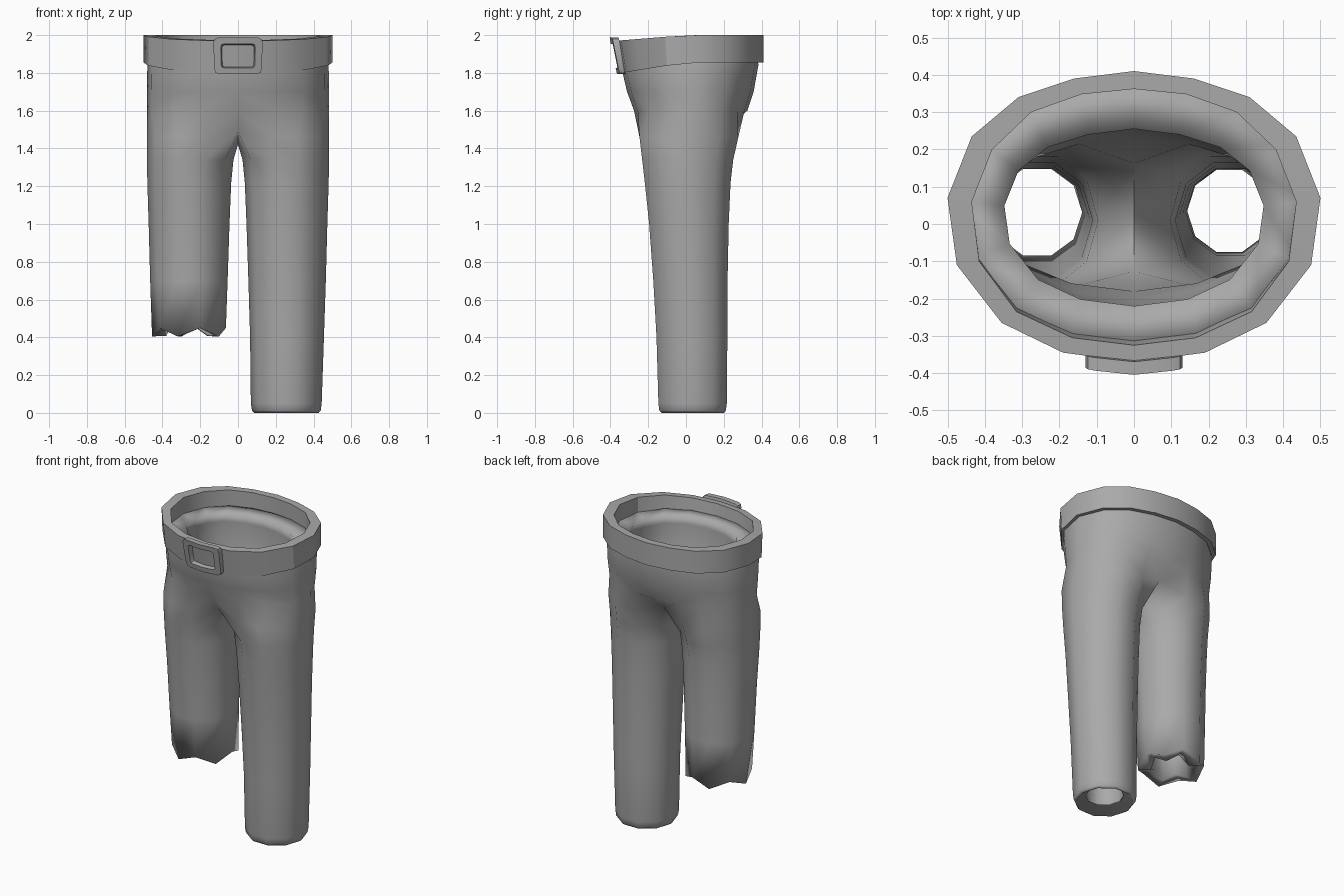
import bpy, bmesh, math

if "Cube" in bpy.data.objects:
    bpy.data.objects.remove(bpy.data.objects["Cube"])

grey = bpy.data.materials.new("grey cloth")
grey.diffuse_color = (0.4, 0.4, 0.4, 1)
grey.use_nodes = True
grey.node_tree.nodes["Principled BSDF"].inputs["Base Color"].default_value = grey.diffuse_color

# Half outline of the waist, front centre to back centre
WAIST = [(0, -.37), (.19, -.345), (.355, -.265), (.475, -.11), (.5, .07),
         (.435, .235), (.31, .34), (.16, .39), (0, .41)]
# Same outline on the inside of the belt
BELT_IN = [(0, -.325), (.165, -.305), (.315, -.235), (.415, -.1), (.435, .06),
           (.38, .2), (.275, .3), (.14, .348), (0, .362)]


def make_object(name, bm, angle):
    bmesh.ops.remove_doubles(bm, verts=bm.verts, dist=0.0005)
    bmesh.ops.recalc_face_normals(bm, faces=bm.faces)
    mesh = bpy.data.meshes.new(name)
    bm.to_mesh(mesh)
    bm.free()
    mesh.materials.append(grey)
    ob = bpy.data.objects.new(name, mesh)
    bpy.context.collection.objects.link(ob)
    bpy.ops.object.select_all(action='DESELECT')
    ob.select_set(True)
    bpy.context.view_layer.objects.active = ob
    bpy.ops.object.shade_smooth_by_angle(angle=math.radians(angle))
    return ob


def bridge(bm, a, b, closed):
    n = len(a)
    for i in range(n if closed else n - 1):
        j = (i + 1) % n
        bm.faces.new((a[i], a[j], b[j], b[i]))


def hip_ring(z, sx, y0, y1):
    return [(x * sx / .5, y0 + (y + .37) / .78 * (y1 - y0), z) for x, y in WAIST]


def leg_ring(z, x0, x1, y0, y1):
    # ten sides: nine from inner front round the outside to inner back, then inner middle
    cx, cy = (x0 + x1) / 2, (y0 + y1) / 2
    rx, ry = (x1 - x0) / 2, (y1 - y0) / 2 / .951
    return [(cx + rx * math.cos(a), cy + ry * math.sin(a), z)
            for a in (math.radians(-144 + 36 * k) for k in range(10))]


# Trousers: hip rings, then a crotch ring that splits into two legs
HIPS = [(1.9, .47, -.345, .38), (1.84, .48, -.345, .383), (1.7, .482, -.312, .358),
        (1.6, .482, -.275, .325)]
LEGS = [(1.34, .024, .482, -.232, .25), (1.22, .036, .48, -.218, .236),
        (1.0, .045, .473, -.195, .226), (.7, .055, .465, -.173, .22)]
LONG_END = [(.4, .064, .455, -.156, .219), (.05, .068, .443, -.146, .216),
            (.012, .074, .438, -.141, .211), (0, .085, .427, -.13, .2)]
bm = bmesh.new()
for side in (1, -1):
    def put(points):
        return [bm.verts.new((side * x, y, z)) for x, y, z in points]
    crotch = leg_ring(1.46, 0, .482, -.246, .277)
    crotch[0], crotch[8], crotch[9] = (0, -.2, 1.49), (0, .235, 1.52), (0, .03, 1.42)
    rings = [put(hip_ring(*h)) for h in HIPS]
    top = put(crotch)
    for a, b in zip(rings, rings[1:] + [top[:9]]):
        bridge(bm, a, b, False)
    legs = [leg_ring(*r) for r in LEGS]
    if side == 1:
        legs += [leg_ring(*r) for r in LONG_END]
    else:  # torn hem
        legs.append([(x, y, z + .045 * (k % 2))
                     for k, (x, y, z) in enumerate(leg_ring(.405, .064, .455, -.156, .219))])
    for ring in legs:
        low = put(ring)
        bridge(bm, top, low, True)
        top = low
pants = make_object("trousers", bm, 60)
group = pants.vertex_groups.new(name="wall")
for v in pants.data.vertices:
    group.add([v.index], .6 + .4 * min(1, max(0, (v.co.z - 1.45) / .3)), 'REPLACE')
wall = pants.modifiers.new("wall", 'SOLIDIFY')
wall.thickness = .125
wall.offset = -1
wall.vertex_group = group.name

# Belt: hollow band that dips and leans at the front
bm = bmesh.new()


def belt_loop(half, top):
    loop = half + [(-x, y) for x, y in half[-2:0:-1]]
    verts = []
    for x, y in loop:
        t = max(0, -y / .37)
        z = 2 - .03 * t if top else 1.855 - .055 * t
        verts.append(bm.verts.new((x, y + (0 if top else .03 * t), z)))
    return verts


loops = [belt_loop(WAIST, True), belt_loop(WAIST, False),
         belt_loop(BELT_IN, False), belt_loop(BELT_IN, True)]
for i in range(4):
    bridge(bm, loops[i], loops[(i + 1) % 4], True)
make_object("belt", bm, 30)

# Buckle: rounded frame bent along the belt front
bm = bmesh.new()


def frame_loop(w, h, c, depth):
    quarter = [(0, h), (w - c, h), (w - c * .3, h - c * .3), (w, h - c), (w, 0)]
    right = quarter + [(x, -z) for x, z in quarter[-2::-1]]
    loop = right + [(-x, z) for x, z in right[-2:0:-1]]
    return [bm.verts.new((x * (1 + .25 * z), -.385 - .2 * z + .11 * abs(x) - depth, 1.89 + z))
            for x, z in loop]


loops = [frame_loop(.128, .097, .025, -.035), frame_loop(.128, .097, .025, .0),
         frame_loop(.09, .064, .014, .0), frame_loop(.083, .057, .012, -.035)]
for i in range(4):
    bridge(bm, loops[i], loops[(i + 1) % 4], True)
make_object("buckle", bm, 30)
